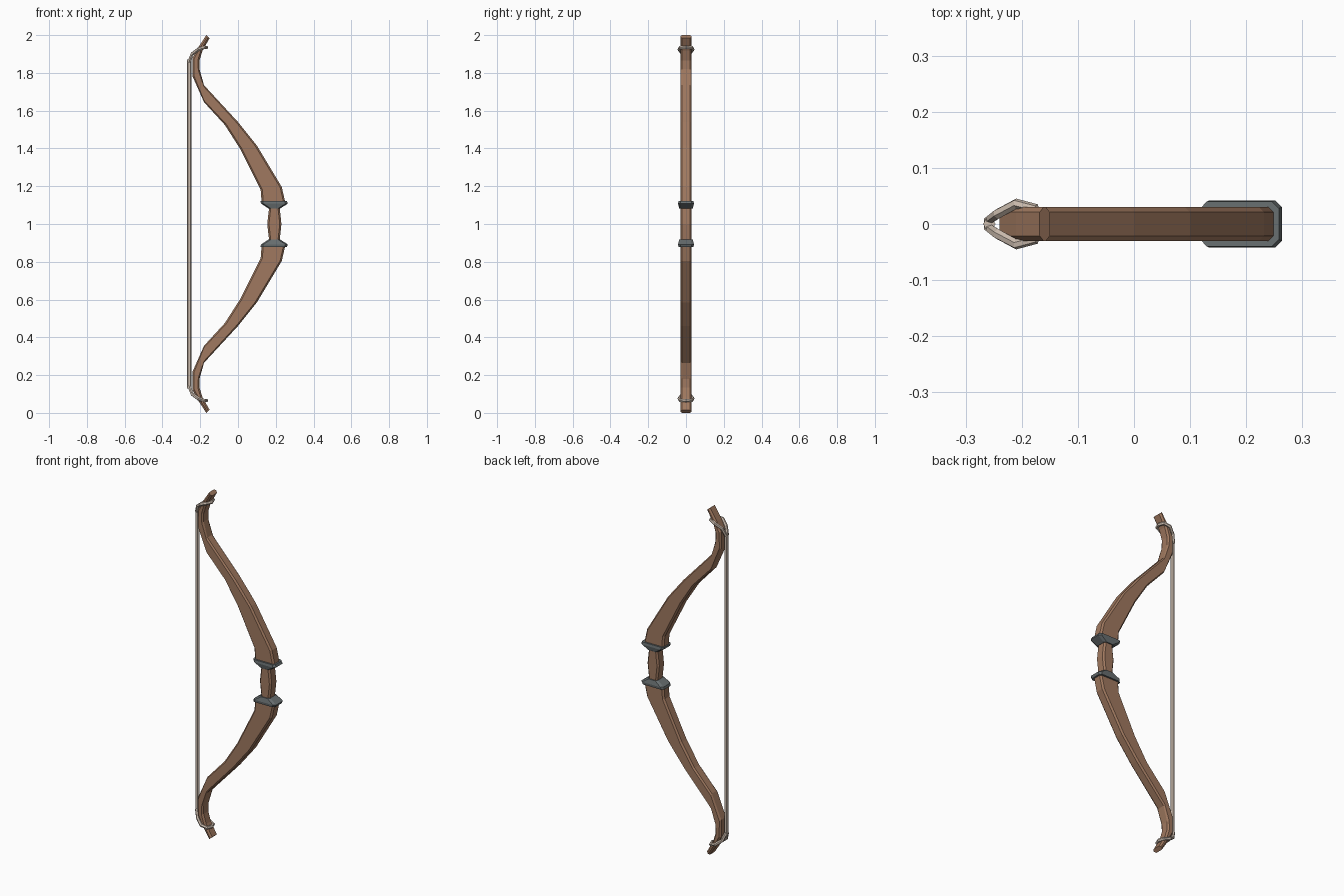
import bpy, bmesh
from mathutils import Vector

cube = bpy.data.objects.get("Cube")
if cube:
    bpy.data.objects.remove(cube, do_unlink=True)


def material(name, rgb):
    m = bpy.data.materials.new(name)
    m.use_nodes = True
    m.diffuse_color = (*rgb, 1)
    bsdf = next(n for n in m.node_tree.nodes if n.type == 'BSDF_PRINCIPLED')
    bsdf.inputs["Base Color"].default_value = (*rgb, 1)
    return m


WOOD = material("brown wood", (0.35, 0.19, 0.115))
METAL = material("dark grey metal", (0.14, 0.16, 0.165))
CORD = material("pale cord", (0.61, 0.51, 0.43))


def flip(p):
    """Mirror a point between the upper and lower half."""
    return (*p[:-1], 2 - p[-1])


def octagon(left, right, h, c):
    """Chamfered cross-section between two outline points, half depth h."""
    a, b = Vector((left[0], 0, left[1])), Vector((right[0], 0, right[1]))
    step = (b - a).normalized() * c
    pts = [(a + step, -h), (b - step, -h), (b, c - h), (b, h - c),
           (b - step, h), (a + step, h), (a, h - c), (a, c - h)]
    return [p + Vector((0, y, 0)) for p, y in pts]


def loft(name, sections, mat):
    bm = bmesh.new()
    rings = [[bm.verts.new(p) for p in s] for s in sections]
    for r, s in zip(rings, rings[1:]):
        for i in range(len(r)):
            j = (i + 1) % len(r)
            bm.faces.new((r[i], r[j], s[j], s[i]))
    bm.faces.new(rings[0])
    bm.faces.new(rings[-1])
    bmesh.ops.recalc_face_normals(bm, faces=bm.faces)
    me = bpy.data.meshes.new(name)
    bm.to_mesh(me)
    bm.free()
    me.materials.append(mat)
    ob = bpy.data.objects.new(name, me)
    bpy.context.collection.objects.link(ob)
    return ob


def tube(name, points, radius, mat, closed=False):
    cu = bpy.data.curves.new(name, 'CURVE')
    cu.dimensions = '3D'
    cu.bevel_depth = radius
    cu.bevel_resolution = 1
    cu.use_fill_caps = True
    sp = cu.splines.new('POLY')
    sp.points.add(len(points) - 1)
    for q, p in zip(sp.points, points):
        q.co = (*p, 1)
    sp.use_cyclic_u = closed
    sp.use_smooth = False
    cu.materials.append(mat)
    ob = bpy.data.objects.new(name, cu)
    bpy.context.collection.objects.link(ob)
    bpy.ops.object.select_all(action='DESELECT')
    ob.select_set(True)
    bpy.context.view_layer.objects.active = ob
    bpy.ops.object.convert(target='MESH')


# Bow stave: outline pairs (string side, far side) from grip to tip
stave = [((.165, 1.09), (.22, 1.09)),
         ((.125, 1.115), (.25, 1.115)),
         ((.12, 1.18), (.232, 1.195)),
         ((.01, 1.40), (.10, 1.415)),
         ((-.07, 1.525), (0, 1.54)),
         ((-.18, 1.645), (-.18, 1.735)),
         ((-.24, 1.78), (-.204, 1.82)),
         ((-.24, 1.88), (-.204, 1.865)),
         ((-.21, 1.935), (-.188, 1.918)),
         ((-.168, 2.0), (-.15, 1.984))]
lower = [(flip(a), flip(b)) for a, b in reversed(stave)]
outline = lower + [((.155, 1), (.23, 1))] + stave
loft("bow_stave", [octagon(a, b, .03, .009) for a, b in outline], WOOD)

# Tapered metal collars at each end of the grip
collar = [((.16, 1.083), (.225, 1.083), .036),
          ((.122, 1.108), (.264, 1.108), .042),
          ((.118, 1.122), (.258, 1.122), .04)]
for name, place in (("upper_collar", lambda p: p), ("lower_collar", flip)):
    loft(name, [octagon(place(a), place(b), h, .012) for a, b, h in collar], METAL)

# Bowstring with a loop round each limb tip
tube("bowstring", [(-.258, 0, .13), (-.258, 0, 1.87)], .011, CORD)
side = [(-.258, .007, 1.86), (-.243, .018, 1.9), (-.21, .036, 1.925), (-.178, .028, 1.935)]
loop = side + [(-.167, 0, 1.935)] + [(x, -y, z) for x, y, z in reversed(side)]
tube("upper_string_loop", loop, .0095, CORD, True)
tube("lower_string_loop", [flip(p) for p in loop], .0095, CORD, True)
